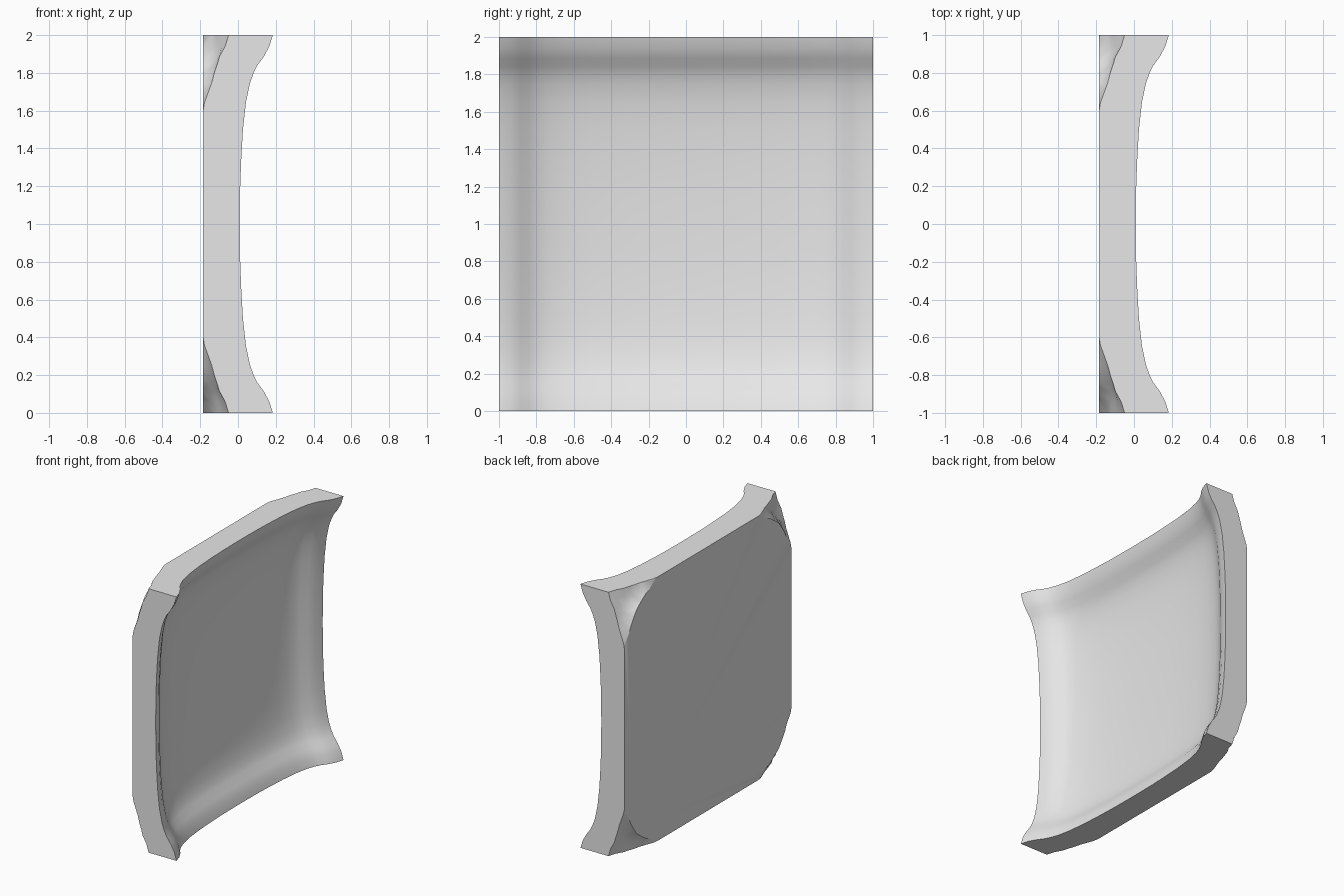
import bpy
import bmesh
import math

if "Cube" in bpy.data.objects:
    bpy.data.objects.remove(bpy.data.objects["Cube"], do_unlink=True)

HALF = 0.184    # half of the panel depth

# Flared rim profile: distance from centre, rise
RIM = [(0, 0), (0.21, 0.002), (0.34, 0.007), (0.5, 0.016), (0.645, 0.032),
       (0.745, 0.053), (0.8, 0.073), (0.84, 0.093), (0.885, 0.126),
       (0.94, 0.156), (1, 0.174)]
# Rear surface depth as a function of front surface depth
REAR = [(-0.2, -0.6), (0.036, -0.187), (0.063, -0.14), (0.1, -0.113),
        (0.138, -0.098), (0.164, -0.07), (0.184, -0.05)]


def lerp(table, v):
    for (a, fa), (b, fb) in zip(table, table[1:]):
        if v <= b:
            return fa + (fb - fa) * (v - a) / (b - a)
    return table[-1][1]


def front(y, z):
    return HALF - 2 * RIM[-1][1] + lerp(RIM, abs(y)) + lerp(RIM, abs(z))


def rear(y, z):
    return lerp(REAR, front(y, z))


# Grid lines follow the profile, mirrored about the centre
half = [p[0] for p in RIM]
steps = [-t for t in reversed(half[1:])] + half
n = len(steps)

bm = bmesh.new()
grids = []
for surface in (front, rear):
    grid = [[bm.verts.new((surface(y, z), y, z + 1)) for z in steps] for y in steps]
    for i in range(n - 1):
        for j in range(n - 1):
            bm.faces.new((grid[i][j], grid[i + 1][j], grid[i + 1][j + 1], grid[i][j + 1]))
    grids.append(grid)

# Four flat side walls
f, r = grids
last = n - 1
for i in range(last):
    for a, b in (((i, 0), (i + 1, 0)), ((i, last), (i + 1, last)),
                 ((0, i), (0, i + 1)), ((last, i), (last, i + 1))):
        bm.faces.new((f[a[0]][a[1]], f[b[0]][b[1]], r[b[0]][b[1]], r[a[0]][a[1]]))

# Slice the back flat, leaving the four hollowed corners
cut = bmesh.ops.bisect_plane(bm, geom=bm.verts[:] + bm.edges[:] + bm.faces[:],
                             plane_co=(-HALF, 0, 0), plane_no=(-1, 0, 0),
                             clear_outer=True)
rim = [e for e in cut["geom_cut"] if isinstance(e, bmesh.types.BMEdge)]
bmesh.ops.holes_fill(bm, edges=rim, sides=0)
bmesh.ops.recalc_face_normals(bm, faces=bm.faces[:])

mesh = bpy.data.meshes.new("dished_panel")
bm.to_mesh(mesh)
bm.free()
panel = bpy.data.objects.new("dished_panel", mesh)
bpy.context.collection.objects.link(panel)

grey = bpy.data.materials.new("light_grey")
grey.use_nodes = True
grey.diffuse_color = (0.8, 0.8, 0.8, 1)
grey.node_tree.nodes["Principled BSDF"].inputs["Base Color"].default_value = (0.8, 0.8, 0.8, 1)
mesh.materials.append(grey)

bpy.ops.object.select_all(action="DESELECT")
panel.select_set(True)
bpy.context.view_layer.objects.active = panel
bpy.ops.object.shade_smooth_by_angle(angle=math.radians(30))
